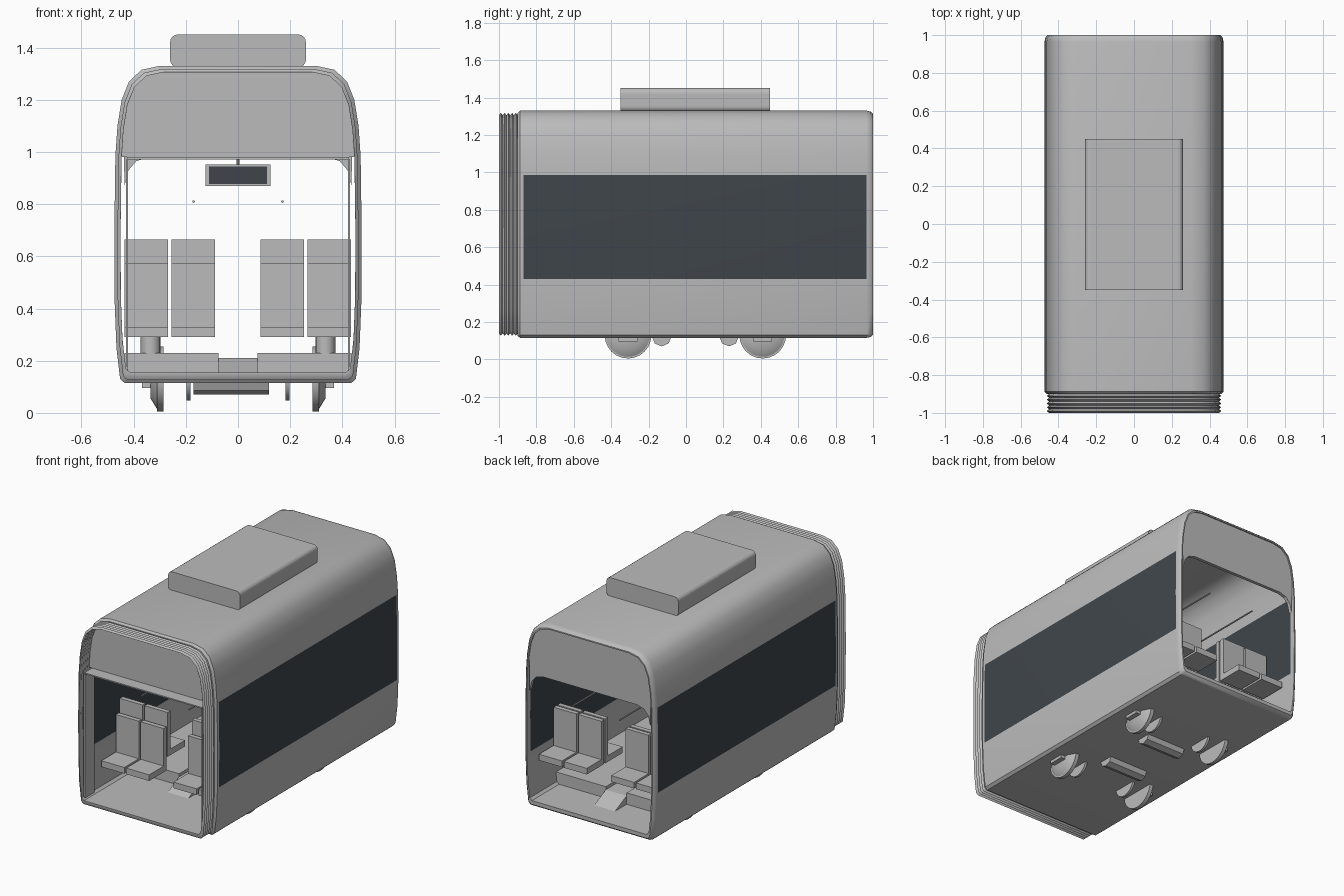
import bpy, bmesh, math
from mathutils import Matrix

old = bpy.data.objects.get("Cube")
if old:
    bpy.data.objects.remove(old, do_unlink=True)


def material(name, rgb):
    m = bpy.data.materials.new(name)
    m.use_nodes = True
    m.diffuse_color = (*rgb, 1)
    m.node_tree.nodes["Principled BSDF"].inputs["Base Color"].default_value = (*rgb, 1)
    return m


GREY = material("light grey", (0.5, 0.5, 0.5))
GLASS = material("dark glass", (0.05, 0.06, 0.07))


def finish(name, bm, mats=(GREY,), smooth=False):
    bmesh.ops.recalc_face_normals(bm, faces=bm.faces)
    mesh = bpy.data.meshes.new(name)
    bm.to_mesh(mesh)
    bm.free()
    for m in mats:
        mesh.materials.append(m)
    ob = bpy.data.objects.new(name, mesh)
    bpy.context.collection.objects.link(ob)
    if smooth:
        bpy.ops.object.select_all(action='DESELECT')
        ob.select_set(True)
        bpy.context.view_layer.objects.active = ob
        bpy.ops.object.shade_smooth_by_angle(angle=math.radians(35))
    return ob


def box(name, x, y, z, mat=GREY):
    """Box between the given pairs of limits."""
    bm = bmesh.new()
    bmesh.ops.create_cube(bm, size=1)
    for v in bm.verts:
        v.co = [(a + b) / 2 + c * (b - a) for (a, b), c in zip((x, y, z), v.co)]
    return finish(name, bm, (mat,))


def rod(name, axis, start, end, centre, r1, r2=None, sides=24):
    """Round part along x, y or z; centre gives the other two coordinates."""
    bm = bmesh.new()
    bmesh.ops.create_cone(bm, cap_ends=True, segments=sides, radius1=r1,
                          radius2=r1 if r2 is None else r2, depth=end - start)
    turn = {"x": Matrix.Rotation(math.pi / 2, 4, 'Y'),
            "y": Matrix.Rotation(-math.pi / 2, 4, 'X'), "z": Matrix()}[axis]
    at = list(centre)
    at.insert("xyz".index(axis), (start + end) / 2)
    bmesh.ops.transform(bm, matrix=Matrix.Translation(at) @ turn, verts=bm.verts)
    return finish(name, bm, smooth=sides > 8)


def prism(name, outline, y0, y1):
    """Plate with an (x, z) outline, between y0 and y1."""
    bm = bmesh.new()
    face = bm.faces.new([bm.verts.new((x, y0, z)) for x, z in outline])
    new = bmesh.ops.extrude_face_region(bm, geom=[face])["geom"]
    bmesh.ops.translate(bm, vec=(0, y1 - y0, 0),
                        verts=[v for v in new if isinstance(v, bmesh.types.BMVert)])
    return finish(name, bm)


# Body cross-section, right half from the bottom up
HALF = [(.435, .115), (.452, .13), (.466, .25), (.473, .43), (.474, .7), (.47, .985),
        (.462, 1.1), (.446, 1.2), (.418, 1.27), (.37, 1.315), (.3, 1.33)]


def mirrored(half):
    return half + [(-x, z) for x, z in reversed(half)]


def outer(inset):
    return [(x * (1 - inset / .474), .72 + (z - .72) * (1 - inset / .61))
            for x, z in mirrored(HALF)]


def inner():
    return [(x * .95, .155 + (z - .115) * .947) for x, z in mirrored(HALF)]


def tube(name, sections, mats=(GREY,), rule=None):
    """Hollow body: sections run out along the outside and back along the inside."""
    bm = bmesh.new()
    rings = [[bm.verts.new((x, y, z)) for x, z in pts] for y, pts in sections]
    n = len(rings[0])
    for a, b in zip(rings, rings[1:] + rings[:1]):
        for i in range(n):
            j = (i + 1) % n
            f = bm.faces.new((a[i], a[j], b[j], b[i]))
            if rule and rule(f.calc_center_median()):
                f.material_index = 1
    return finish(name, bm, mats, True)


# Body shell with long side windows
def is_window(c):
    return abs(c.x) > .42 and .43 < c.z < .985 and -.87 < c.y < .965


outside = [(-.9, .012), (-.888, 0), (-.87, 0), (.965, 0), (.988, .005), (1, .016)]
shell = [(y, outer(d)) for y, d in outside]
shell += [(y, inner()) for y in (1, .965, -.87, -.9)]
tube("body_shell", shell, (GREY, GLASS), is_window)

# Folded gangway bellows
RIBS = 5
folds = [(-1 + .1 * i / (2 * RIBS), outer(.012 if i % 2 else .024)) for i in range(2 * RIBS + 1)]
tube("bellows", folds + [(-.9, inner()), (-1, inner())])

# End headers: wall above each doorway
top = [p for p in inner() if p[1] > .99 and p[0] > 0]
fillet = [(.34, .98), (.39, .965), (.42, .93), (.435, .87)]
prism("rear_header", mirrored(fillet + top), .97, .992)
prism("front_header", mirrored([(.445, .98)] + top), -.9, -.88)

# Lining of the front doorway
box("door_ledge", (-.425, .425), (-.98, -.88), (.972, .98))
for s, side in ((-1, "right"), (1, "left")):
    box(side + "_door_panel", sorted((s * .421, s * .429)), (-.98, -.88), (.15, .972))

# Roof unit with rounded long edges
roof = box("roof_unit", (-.26, .26), (-.35, .45), (1.325, 1.45))
bm = bmesh.new()
bm.from_mesh(roof.data)
long_edges = [e for e in bm.edges if abs(e.verts[0].co.y - e.verts[1].co.y) > .1]
bmesh.ops.bevel(bm, geom=long_edges, offset=.028, segments=4, affect='EDGES', profile=.5)
bm.to_mesh(roof.data)
bm.free()

# Raised floor over the wheels, with a lower ramped aisle
for s, side in ((-1, "right"), (1, "left")):
    box(side + "_platform", sorted((s * .075, s * .435)), (-.5, .72), (.15, .23))
bm = bmesh.new()
ramp = [(-.62, .155), (-.5, .21), (.72, .21), (.84, .155)]
face = bm.faces.new([bm.verts.new((-.075, y, z)) for y, z in ramp])
geom = bmesh.ops.extrude_face_region(bm, geom=[face])["geom"]
bmesh.ops.translate(bm, vec=(.15, 0, 0), verts=[v for v in geom if isinstance(v, bmesh.types.BMVert)])
finish("aisle_ramp", bm)


# Seats: back at y, cushion reaching out in the facing direction
def seat(name, x, y, facing, base, height):
    xs = (x - .083, x + .083)
    box(name + "_back", xs, sorted((y, y + facing * .03)), (base, height))
    box(name + "_cushion", xs, sorted((y + facing * .03, y + facing * .18)), (base, base + .04))


rows = [("front", -.61, -1, .29, .575), ("middle_front", -.6, 1, .375, .665),
        ("middle_rear", .71, -1, .375, .665), ("rear", .72, 1, .375, .665)]
for row, y, facing, base, height in rows:
    for x in (-.352, -.172, .17, .35):
        seat(row + "_seat", x, y, facing, base, height)
for y in (-.46, .58):
    for x in (-.335, .335):
        rod("seat_pedestal", "z", .22, .38, (x, y), .038, sides=16)

# Handrails and hanging display
for x in (-.17, .17):
    rod("handrail", "y", -.75, .93, (x, .81), .005, sides=8)
box("display_case", (-.125, .125), (-.02, .02), (.87, .952))
for y in (-.023, .019):
    box("display_screen", (-.112, .112), (y, y + .004), (.877, .945), GLASS)
rod("display_pole", "z", .95, 1.31, (0, 0), .006, sides=8)

# Running gear: wheels, axles, brake discs, axle boxes and motors
for y in (-.31, .41):
    at = (y, .13)
    rod("axle", "x", -.3, .3, at, .014, sides=12)
    for s in (-1, 1):
        a, b = sorted((s * .285, s * .31))
        rod("wheel_flange", "x", a, b, at, .125)
        a, b = sorted((s * .31, s * .335))
        rod("wheel_tread", "x", a, b, at, *((.116, .075) if s > 0 else (.075, .116)))
        rod("brake_disc", "x", s * .19 - .008, s * .19 + .008, at, .082, sides=16)
        box("axle_box", sorted((s * .33, s * .368)), (y - .05, y + .05), (.095, .15))
for y in (-.13, .23):
    rod("motor", "x", -.17, .118, (y, .122), .052, sides=8)
